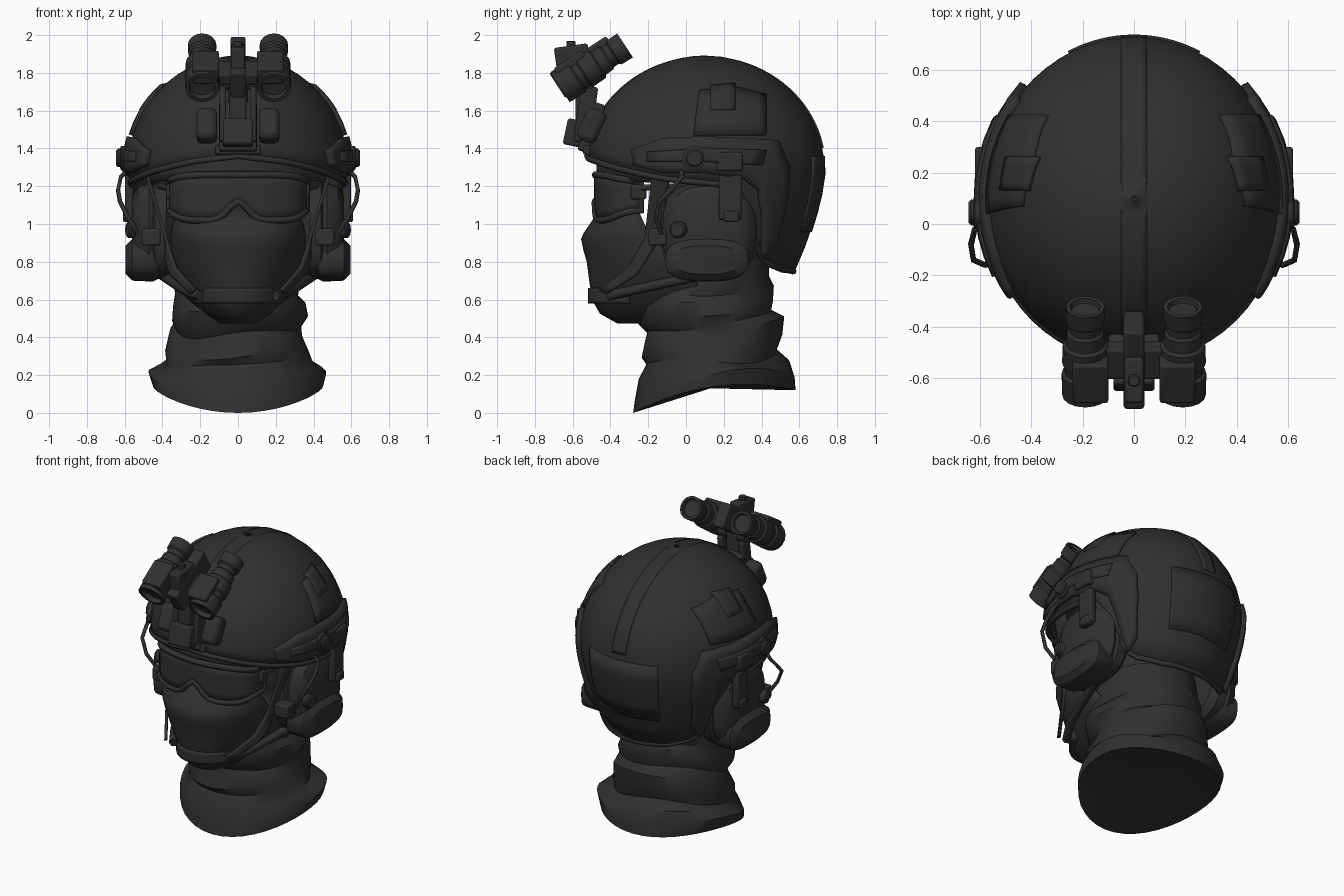
import bpy, bmesh, math
from math import sin, cos, pi, radians, sqrt
from mathutils import Vector, Matrix

if "Cube" in bpy.data.objects:
    bpy.data.objects.remove(bpy.data.objects["Cube"])

charcoal = bpy.data.materials.new("charcoal")
charcoal.diffuse_color = (0.03, 0.03, 0.03, 1)
charcoal.use_nodes = True
charcoal.node_tree.nodes["Principled BSDF"].inputs["Base Color"].default_value = charcoal.diffuse_color


def make(name, verts, faces, mirror=False, solid=0, bevel=0):
    me = bpy.data.meshes.new(name)
    me.from_pydata([tuple(v) for v in verts], [], faces)
    bm = bmesh.new()
    bm.from_mesh(me)
    bmesh.ops.remove_doubles(bm, verts=bm.verts, dist=0.0005)
    bmesh.ops.recalc_face_normals(bm, faces=bm.faces)
    bm.to_mesh(me)
    bm.free()
    me.materials.append(charcoal)
    ob = bpy.data.objects.new(name, me)
    bpy.context.collection.objects.link(ob)
    if solid:
        m = ob.modifiers.new("thickness", 'SOLIDIFY')
        m.thickness, m.offset = solid, 0
    if bevel:
        m = ob.modifiers.new("bevel", 'BEVEL')
        m.width, m.segments = bevel, 2
    if mirror:
        ob.modifiers.new("mirror", 'MIRROR').merge_threshold = 0.0001
    return ob


def loft(name, rings, closed=True, caps=False, **kw):
    n = len(rings[0])
    verts = [p for r in rings for p in r]
    faces = []
    for i in range(len(rings) - 1):
        for j in range(n if closed else n - 1):
            k = (j + 1) % n
            faces.append((i*n + j, i*n + k, (i+1)*n + k, (i+1)*n + j))
    if caps:
        faces += [tuple(range(n)), tuple(range((len(rings) - 1)*n, len(rings)*n))]
    return make(name, verts, faces, **kw)


def box(name, c, size, rot=0, mirror=False, bevel=0.012):
    m = Matrix.Translation(c) @ Matrix.Rotation(radians(rot), 4, 'X')
    v = [m @ Vector((x*size[0]/2, y*size[1]/2, z*size[2]/2))
         for x in (-1, 1) for y in (-1, 1) for z in (-1, 1)]
    f = [(0, 1, 3, 2), (4, 5, 7, 6), (0, 1, 5, 4), (2, 3, 7, 6), (0, 2, 6, 4), (1, 3, 7, 5)]
    return make(name, v, f, mirror=mirror, bevel=bevel)


def lathe(name, p0, axis, profile, n=14, mirror=True):
    q = Vector(axis).to_track_quat('Z', 'Y')
    rings = [[Vector(p0) + q @ Vector((r*cos(2*pi*j/n), r*sin(2*pi*j/n), d))
              for j in range(n)] for d, r in profile]
    return loft(name, rings, caps=True, mirror=mirror)


def tube(name, pts, r, cyclic=False, both=False):
    for s in ((1, -1) if both else (1,)):
        cu = bpy.data.curves.new(name, 'CURVE')
        cu.dimensions, cu.bevel_depth, cu.bevel_resolution = '3D', r, 1
        sp = cu.splines.new('POLY')
        sp.points.add(len(pts) - 1)
        for p, co in zip(sp.points, pts):
            p.co = (co[0]*s, co[1], co[2], 1)
        sp.use_cyclic_u = cyclic
        cu.use_fill_caps = True
        cu.materials.append(charcoal)
        bpy.context.collection.objects.link(bpy.data.objects.new(name, cu))


def interp(table, x):
    for (a, u), (b, v) in zip(table, table[1:]):
        if x <= b:
            return u + (v - u)*(x - a)/(b - a)
    return table[-1][1]


# Helmet surface: ellipse sections, dome above z 1.3, tapering below
def width(z):
    if z > 1.3:
        return sqrt(max(0, 1 - ((z - 1.3)/0.58)**2))
    return 1 - 0.25*((1.3 - z)/0.55)**1.6


def polar(t, z, off=0):
    t, w = radians(t), width(z)
    return Vector(((0.58*w + off)*sin(t), 0.1 - (0.63*w + off)*cos(t), z))


def side(y, z, off=0):
    w = width(z)
    return Vector((0.58*w*sqrt(max(0, 1 - ((y - 0.1)/(0.63*w))**2)) + off, y, z))


def strip(name, pairs, f, off, thick, mirror=True):
    rows = []
    for i, (a, b) in enumerate(pairs):
        nxt = pairs[min(i + 1, len(pairs) - 1)]
        for k in range(4 if i < len(pairs) - 1 else 1):
            p = Vector(a).lerp(Vector(nxt[0]), k/4)
            q = Vector(b).lerp(Vector(nxt[1]), k/4)
            rows.append([f(*p.lerp(q, m/4), off) for m in range(5)])
    return loft(name, rows, closed=False, mirror=mirror, solid=thick)


RIM = [(0, 1.36), (25, 1.33), (50, 1.28), (70, 1.24), (106, 1.2), (117, 0.95),
       (128, 0.8), (150, 0.76), (180, 0.75)]
angles = [i*360/60 for i in range(60)]
rim = [interp(RIM, min(t, 360 - t)) for t in angles]
loft("helmet_shell", [[polar(t, rz + (1.88 - rz)*sin(s/14*pi/2), -0.01)
     for t, rz in zip(angles, rim)] for s in range(15)], solid=0.025)
tube("helmet_rim_trim", [polar(t, rz, -0.005) for t, rz in zip(angles, rim)], 0.018, True)
strip("brow_liner", [((t, 1.42), (t, 1.26 - abs(t)/1500)) for t in range(-66, 67, 12)],
      polar, -0.07, 0.03, mirror=False)

# Raised panels and side rails that follow the shell
strip("crown_ridge", [((a, -0.05), (a, 0.05)) for a in range(30, 176, 10)],
      lambda a, x, o: Vector((x, 0.1 - (0.63 + o)*cos(radians(a)), 1.3 + (0.58 + o)*sin(radians(a)))),
      0.002, 0.014, mirror=False)
strip("side_rail", [((-.28, 1.39), (-.27, 1.31)), ((-.12, 1.45), (-.12, 1.27)), ((.1, 1.46), (.1, 1.27)),
      ((.3, 1.45), (.3, 1.24)), ((.48, 1.44), (.38, 1.18)), ((.54, 1.3), (.4, 1.05)),
      ((.53, 1.15), (.4, .95)), ((.47, .9), (.4, .82))], side, 0.01, 0.045)
strip("rail_inner_rib", [((-.2, 1.38), (-.2, 1.33)), ((.1, 1.4), (.1, 1.33)), ((.42, 1.39), (.4, 1.31))],
      side, 0.03, 0.03)
strip("side_pad", [((.07, 1.7), (.04, 1.47)), ((.25, 1.72), (.25, 1.47)), ((.42, 1.68), (.42, 1.47))],
      side, 0.01, 0.03)
strip("side_pad_cover", [((.13, 1.73), (.13, 1.6)), ((.26, 1.74), (.26, 1.6))], side, 0.02, 0.02)
strip("rear_pad", [((t, 1.36), (t, 0.96)) for t in (154, 163, 172, 180, 188, 197, 206)],
      polar, 0.0, 0.02, mirror=False)

# Rail knobs and clips
lathe("rail_knob", (0.56, 0.045, 1.35), (1, 0, 0),
      [(0, .065), (.06, .065), (.065, .05), (.075, .05), (.085, .04)])
box("rail_clip", (0.59, 0.23, 1.33), (0.06, 0.14, 0.1), mirror=True)
box("rail_front_clip", (0.545, -0.1, 1.35), (0.05, 0.1, 0.08), mirror=True)


# Ear cups, stacked rounded sections running outward
def pad_rings(cy, cz, data, n=24):
    def pw(v):
        return math.copysign(abs(v)**0.7, v)
    return [[(x, cy + hy*pw(cos(2*pi*j/n)), cz + hz*pw(sin(2*pi*j/n)))
             for j in range(n)] for x, hy, hz in data]


loft("ear_cup", pad_rings(0.125, 0.97, [(.34, .22, .22), (.38, .26, .26), (.44, .26, .26), (.45, .24, .24),
     (.47, .25, .25), (.53, .22, .23), (.56, .16, .18)]), caps=True, mirror=True)
loft("ear_cup_lower_pod", pad_rings(0.11, 0.81, [(.42, .2, .1), (.45, .22, .115), (.56, .22, .11),
     (.595, .17, .075)]), caps=True, mirror=True)
box("ear_cup_arm", (0.575, 0.235, 1.14), (0.045, 0.12, 0.24), mirror=True)
box("ear_cup_hinge", (0.58, 0.24, 1.04), (0.06, 0.08, 0.06), mirror=True)
box("front_plug", (0.46, -0.15, 0.93), (0.1, 0.1, 0.09), mirror=True)
lathe("volume_knob", (0.53, -0.03, 0.97), (1, -0.3, 0), [(0, .045), (.05, .045), (.06, .035)])
tube("headset_cable", [(.57, -.03, 1.3), (.62, -.02, 1.25), (.635, -.08, 1.18), (.625, -.14, 1.12),
     (.58, -.16, 1.03), (.53, -.13, .95)], 0.012, both=True)


# Face mask: front arcs stacked by height
def arc(z, w, yf, yb, n=20):
    return [(w*sin(a), yb + (yf - yb)*max(0, cos(a))**0.9, z)
            for a in [-pi/2 + pi*i/n for i in range(n + 1)]]


loft("face_mask", [arc(*r) for r in [
    (1.09, .3, -.44, -.26), (1.0, .34, -.5, -.22), (.95, .35, -.535, -.19), (.92, .35, -.548, -.16),
    (.86, .355, -.535, -.1), (.8, .355, -.518, -.04), (.7, .33, -.505, .05), (.6, .27, -.49, .1),
    (.53, .2, -.45, .1), (.48, .13, -.36, .1), (.48, .02, -.1, .1)]], closed=False, solid=0.015)
strip("chin_cup", [((t, .66), (t, .58)) for t in range(-60, 61, 20)],
      lambda t, z, o: Vector((.25*sin(radians(t)), -.1 - .4*cos(radians(t)), z)), 0, 0.035, mirror=False)
tube("jaw_strap", [(.2, -.41, .62), (.28, -.28, .65), (.34, -.1, .69), (.4, .1, .73)], 0.028, both=True)
strip("cheek_strap", [((-.46, .65), (-.42, .63)), ((-.3, .77), (-.26, .73)), ((-.22, .92), (-.15, .9)),
      ((-.2, 1.1), (-.11, 1.1)), ((-.18, 1.27), (-.08, 1.27))],
      lambda y, z, o: Vector((.38 - max(0, -.22 - y)*.65 + max(0, z - .92)*.3, y, z)), 0, .018)


# Goggles: curved lens with a nose notch, framed by a rim
def lens(u, v):
    a = radians(u)
    x = .36*sin(a)
    lo = 1.02 + .1*math.exp(-(x/.07)**2) + .05*abs(sin(a))**8
    hi = 1.26 - .03*abs(sin(a))**6
    return Vector((x, -.235 - .245*max(0, cos(a))**0.7, lo + (hi - lo)*v))


us = list(range(-90, 91, 6))
loft("goggle_lens", [[lens(u, v/4) for u in us] for v in range(5)], closed=False, solid=0.012)
tube("goggle_frame", [lens(u, 0) for u in us] + [lens(u, 1) for u in reversed(us)], 0.02, True)
box("goggle_hinge", (.365, -.25, 1.17), (.03, .08, .08), mirror=True)
tube("goggle_arm", [(.365, -.25, 1.19), (.4, -.1, 1.2), (.43, .05, 1.2)], 0.018, both=True)

# Neck gaiter: folded cloth rings (front z, back z, side lift, half width, front y, back y)
GAITER = [(0, .12, .08, .45, -.28, .58), (.06, .2, .08, .47, -.27, .575), (.16, .26, .04, .43, -.25, .55),
          (.25, .31, 0, .385, -.21, .48), (.29, .39, 0, .38, -.235, .51), (.37, .5, 0, .35, -.215, .52),
          (.4, .54, 0, .335, -.205, .45), (.45, .58, 0, .36, -.25, .46), (.53, .65, 0, .35, -.28, .465),
          (.58, .7, 0, .325, -.26, .44), (.64, .76, 0, .335, -.26, .44), (.8, .86, 0, .3, -.22, .42)]
rings = []
for i, (zf, zb, k, w, yf, yb) in enumerate(GAITER):
    ring = []
    for j in range(40):
        t = 2*pi*j/40
        wob = 0 if i == 0 else 0.012*sin(3*t + i*1.3)
        slant = 0 if i < 2 else 0.025*sin(2*t + 0.6)
        ring.append(((w + wob)*sin(t), (yf + yb)/2 + ((yf - yb)/2)*cos(t),
                     (zf + zb)/2 + (zf - zb)/2*cos(t) + k*sin(t)**2 + wob + slant))
    rings.append(ring)
loft("neck_gaiter", rings)
n = 40
make("neck_base", rings[0] + [(0, 0.13, 0.13)], [(j, (j + 1) % n, n) for j in range(n)])

# Night vision goggles flipped up, tubes tilted 33 degrees
AX = (0, .835, .55)
lathe("vision_tube", (.19, -.665, 1.72), AX, [(.035, .02), (.03, .065), (0, .07), (0, .09), (.1, .092),
      (.11, .08), (.14, .08), (.15, .09), (.23, .088), (.24, .075), (.29, .072), (.3, .062), (.33, .062),
      (.34, .074), (.41, .076), (.41, .06), (.39, .055), (.385, .01)], n=16)
box("tube_housing", (.17, -.6, 1.83), (.14, .18, .1), 33, True)
box("tube_bridge", (0, -.53, 1.8), (.24, .14, .07), 33)
box("bridge_arm", (0, -.53, 1.83), (.08, .36, .16), 33)
box("bridge_head", (0, -.6, 1.87), (.075, .18, .15), 8)
lathe("bridge_button", (0, -.61, 1.91), (0, 0, 1), [(0, .025), (.055, .025), (.06, .02)], n=10, mirror=False)
lathe("pivot_knob", (.04, -.52, 1.75), (1, 0, 0), [(0, .04), (.06, .04), (.065, .03)], n=10)

# Mount and shroud on the helmet front
box("mount_plate", (0, -.5, 1.51), (.2, .07, .27), -18)
box("mount_side_arm", (.08, -.53, 1.58), (.035, .09, .3), -8, True)
box("mount_arm", (0, -.54, 1.65), (.09, .09, .22), 0)
box("mount_foot", (0, -.58, 1.48), (.16, .12, .14), -12)
box("shroud_wing", (.165, -.5, 1.52), (.11, .11, .18), -25, True, 0.03)
box("shroud_base", (0, -.52, 1.39), (.24, .05, .05), -10)

# Smooth shading with sharp edges kept
bpy.ops.object.select_all(action='DESELECT')
for ob in bpy.context.scene.objects:
    if ob.type == 'MESH':
        ob.select_set(True)
        bpy.context.view_layer.objects.active = ob
bpy.ops.object.shade_smooth_by_angle(angle=radians(38))
